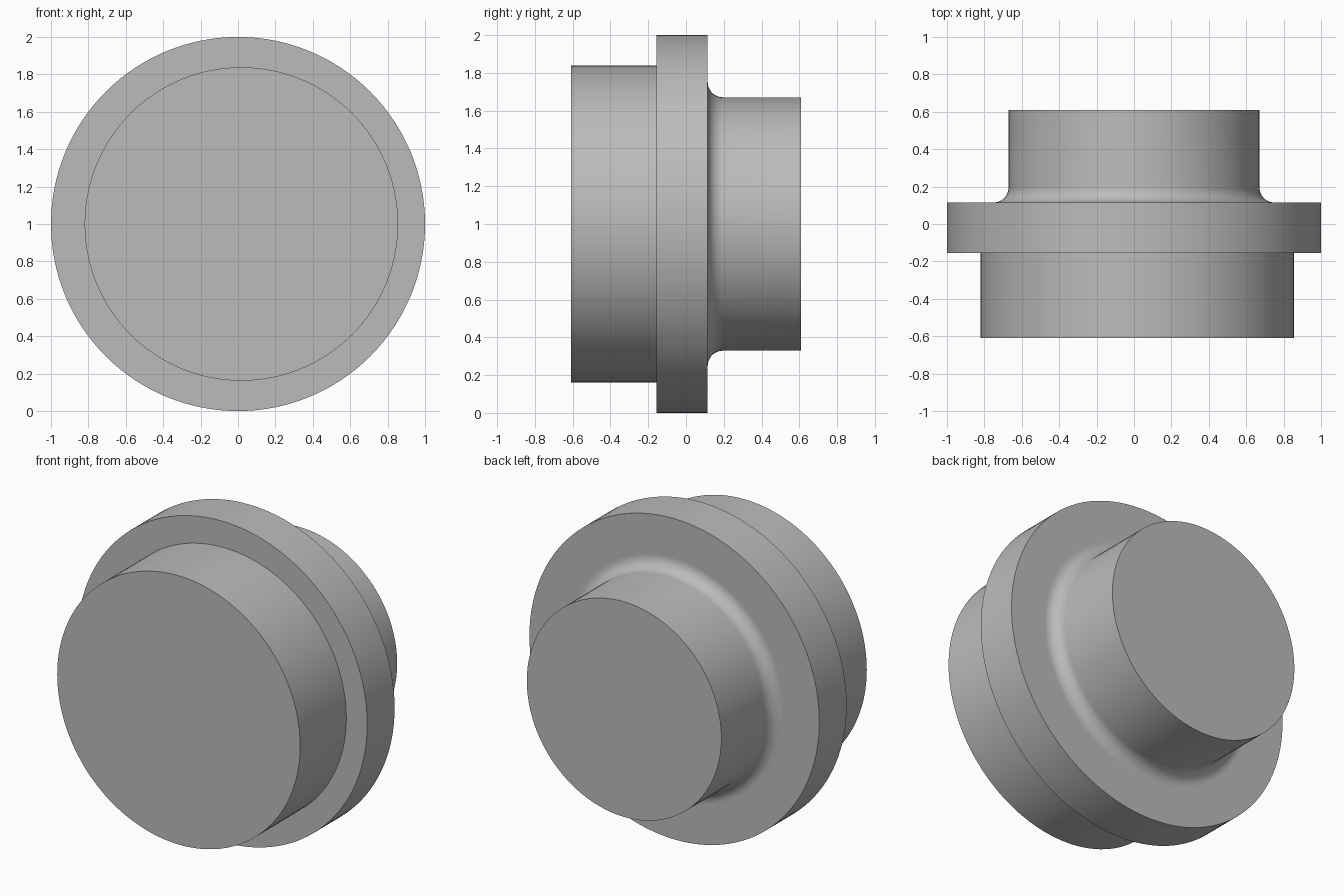
import bpy
import bmesh
from math import cos, sin, pi, radians

SEGMENTS = 128

cube = bpy.data.objects.get("Cube")
if cube:
    bpy.data.objects.remove(cube, do_unlink=True)

grey = bpy.data.materials.new("plain grey")
grey.use_nodes = True
colour = (0.5, 0.5, 0.5, 1)
grey.diffuse_color = colour
grey.node_tree.nodes["Principled BSDF"].inputs["Base Color"].default_value = colour


def turned_part(name, profile, cap_first=False, cap_last=False):
    """Join circles around the y axis; profile rows are (y, radius, centre x)."""
    bm = bmesh.new()
    rings = []
    for y, radius, cx in profile:
        angles = [2 * pi * i / SEGMENTS for i in range(SEGMENTS)]
        rings.append([bm.verts.new((cx + radius * cos(a), y, 1 + radius * sin(a)))
                      for a in angles])
    for a, b in zip(rings, rings[1:]):
        for i in range(SEGMENTS):
            j = (i + 1) % SEGMENTS
            bm.faces.new((a[i], a[j], b[j], b[i]))
    if cap_first:
        bm.faces.new(rings[0][::-1])
    if cap_last:
        bm.faces.new(rings[-1])
    # Rings run front to back, so flip the winding to face outward
    bmesh.ops.reverse_faces(bm, faces=bm.faces[:])
    if cap_first or cap_last:
        bmesh.ops.recalc_face_normals(bm, faces=bm.faces[:])
    mesh = bpy.data.meshes.new(name)
    bm.to_mesh(mesh)
    bm.free()
    mesh.materials.append(grey)
    obj = bpy.data.objects.new(name, mesh)
    bpy.context.collection.objects.link(obj)
    bpy.ops.object.select_all(action="DESELECT")
    obj.select_set(True)
    bpy.context.view_layer.objects.active = obj
    bpy.ops.object.shade_smooth_by_angle(angle=radians(30))
    return obj


FRONT, FLANGE_FRONT, FLANGE_BACK, BACK = -0.61, -0.155, 0.115, 0.61
BOSS_R, BOSS_X, HUB_R, FILLET = 0.838, 0.018, 0.671, 0.08

# Front boss, slightly off centre
turned_part("front_boss", [(FRONT, BOSS_R, BOSS_X), (FLANGE_FRONT, BOSS_R, BOSS_X)],
            cap_first=True)

# Wide flange with its front and back shoulders
turned_part("flange", [(FLANGE_FRONT, BOSS_R, BOSS_X), (FLANGE_FRONT, 1, 0),
                       (FLANGE_BACK, 1, 0), (FLANGE_BACK, HUB_R + FILLET, 0)])

# Rear hub, rounded into the flange
steps = 12
fillet = [(FLANGE_BACK + FILLET * (1 - cos(t)), HUB_R + FILLET * (1 - sin(t)), 0)
          for t in (pi / 2 * i / steps for i in range(steps + 1))]
turned_part("rear_hub", fillet + [(BACK, HUB_R, 0)], cap_last=True)
